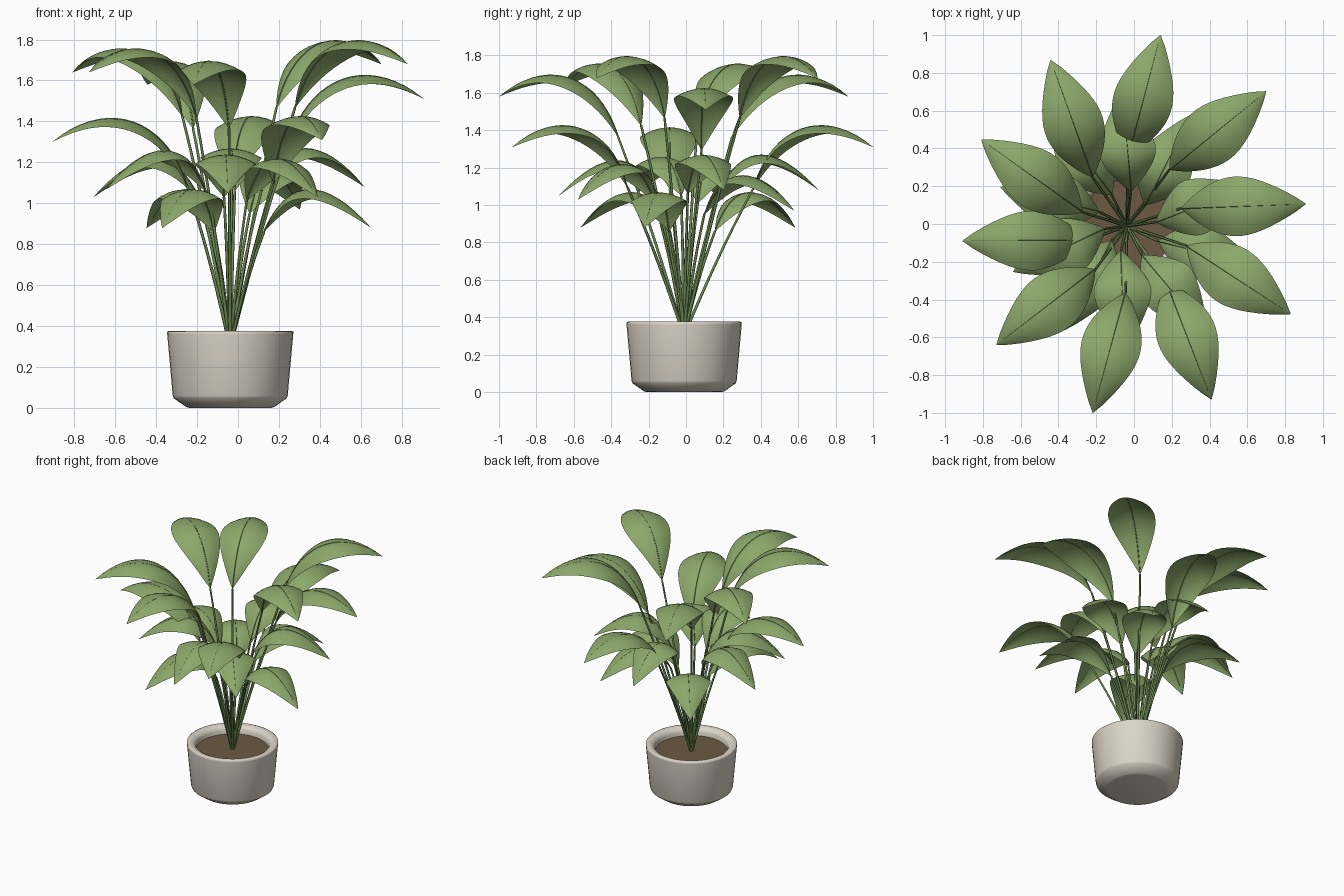
import bpy, bmesh, math
from mathutils import Vector

if "Cube" in bpy.data.objects:
    bpy.data.objects.remove(bpy.data.objects["Cube"])

CENTER = Vector((-0.038, -0.01, 0))


def material(name, rgb):
    m = bpy.data.materials.new(name)
    m.diffuse_color = (*rgb, 1)
    m.use_nodes = True
    m.node_tree.nodes["Principled BSDF"].inputs["Base Color"].default_value = m.diffuse_color
    return m


CLAY = material("warm_white_clay", (0.71, 0.655, 0.57))
SOIL = material("brown_soil", (0.15, 0.102, 0.057))
LEAF = material("leaf_green", (0.26, 0.39, 0.145))
STEM = material("stem_green", (0.15, 0.25, 0.085))


def finish(name, bm, mat, angle=40):
    mesh = bpy.data.meshes.new(name)
    bm.to_mesh(mesh)
    bm.free()
    obj = bpy.data.objects.new(name, mesh)
    bpy.context.collection.objects.link(obj)
    mesh.materials.append(mat)
    bpy.ops.object.select_all(action='DESELECT')
    obj.select_set(True)
    bpy.context.view_layer.objects.active = obj
    bpy.ops.object.shade_smooth_by_angle(angle=math.radians(angle))
    return obj


def lathe(name, profile, mat, steps=40):
    bm = bmesh.new()
    verts = [bm.verts.new(CENTER + Vector((r, 0, z))) for r, z in profile]
    edges = [bm.edges.new(pair) for pair in zip(verts, verts[1:])]
    bmesh.ops.spin(bm, geom=verts + edges, cent=CENTER, axis=(0, 0, 1),
                   angle=math.tau, steps=steps)
    bmesh.ops.remove_doubles(bm, verts=bm.verts, dist=1e-4)
    bmesh.ops.recalc_face_normals(bm, faces=bm.faces)
    return finish(name, bm, mat, 85)


def bezier(p, t):
    s = 1 - t
    return s**3 * p[0] + 3 * s * s * t * p[1] + 3 * s * t * t * p[2] + t**3 * p[3]


def heading(degrees):
    a = math.radians(degrees)
    return Vector((math.cos(a), math.sin(a), 0))


def tube(name, points, radii, mat, sides=6):
    bm = bmesh.new()
    rings = []
    for i, p in enumerate(points):
        d = points[min(i + 1, len(points) - 1)] - points[max(i - 1, 0)]
        side = d.cross(Vector((0, 0, 1))).normalized()
        up = side.cross(d).normalized()
        rings.append([bm.verts.new(p + radii[i] * (side * math.cos(a) + up * math.sin(a)))
                      for a in (math.tau * k / sides for k in range(sides))])
    for a, b in zip(rings, rings[1:]):
        for k in range(sides):
            n = (k + 1) % sides
            bm.faces.new((a[k], a[n], b[n], b[k]))
    bm.faces.new(rings[0])
    bm.faces.new(rings[-1])
    bmesh.ops.recalc_face_normals(bm, faces=bm.faces)
    return finish(name, bm, mat, 70)


def leaf(tier, index, angle, yaw, reach, tip_z, arc, half_width):
    """Arched blade with a midrib, carried on a stem that rises from the soil."""
    out = heading(angle + yaw)
    side = Vector((-out.y, out.x, 0))
    up = Vector((0, 0, 1))
    tip = CENTER + heading(angle) * reach + up * tip_z
    base = tip - out * arc[3][0] - up * arc[3][1]
    ctrl = [base + out * r + up * z for r, z in arc]

    # blade: rows along the arc, bowed downwards towards both edges
    rows, cols = 18, 8
    spine, bm, grid = [], bmesh.new(), []
    for i in range(rows + 1):
        t = i / rows
        p = bezier(ctrl, t)
        tangent = (bezier(ctrl, t + 0.01) - bezier(ctrl, t - 0.01)).normalized()
        normal = tangent.cross(side).normalized()
        w = half_width * max(math.sin(math.pi * t**1.08), 0.0)**0.85 + 0.001
        grid.append([bm.verts.new(p + side * (w * u) - normal * (0.3 * w * u * u))
                     for u in (2 * k / cols - 1 for k in range(cols + 1))])
        spine.append(p - normal * 0.001)
    for a, b in zip(grid, grid[1:]):
        for k in range(cols):
            bm.faces.new((a[k], b[k], b[k + 1], a[k + 1]))
    bm.normal_update()
    if sum(f.normal.z for f in bm.faces) < 0:
        bmesh.ops.reverse_faces(bm, faces=bm.faces[:])
    finish(f"{tier}_leaf_{index}", bm, LEAF, 60)

    # midrib
    tube(f"{tier}_midrib_{index}", spine[:-1],
         [0.005 - 0.0035 * i / rows for i in range(rows)], STEM, 5)

    # stem
    lean = Vector((base.x - CENTER.x, base.y - CENTER.y, 0)).normalized()
    root = CENTER + lean * 0.004 + up * 0.315
    bend = root.lerp(base, 0.6) - lean * 0.02
    path = [root, root.lerp(bend, 0.5), bend, base]
    stalk = [bezier(path, k / 8) for k in range(9)]
    tube(f"{tier}_stem_{index}", stalk, [0.0095 - 0.003 * k / 8 for k in range(9)], STEM)


# Pot with chamfered foot and thick rounded rim
lathe("pot", [(0, 0), (0.20, 0), (0.215, 0.004), (0.276, 0.047), (0.281, 0.06),
              (0.308, 0.36), (0.308, 0.372), (0.30, 0.376), (0.275, 0.373),
              (0.255, 0.362), (0.246, 0.345), (0.243, 0.29)], CLAY)
lathe("soil", [(0.245, 0.318), (0, 0.32)], SOIL)

# Tall outer ring: (direction, reach, tip height)
UPPER_ARC = [(0, 0), (0.10, 0.32), (0.38, 0.44), (0.66, 0.215)]
UPPER = [(7, 0.955, 1.51), (44, 1.026, 1.68), (80, 1.026, 1.31), (114.7, 0.967, 1.58),
         (149.4, 0.895, 1.64), (185.2, 0.874, 1.30), (222.4, 0.935, 1.64),
         (259.7, 1.006, 1.58), (296, 1.022, 1.31), (331.7, 0.985, 1.68)]
for i, (angle, reach, z) in enumerate(UPPER):
    leaf("upper", i + 1, angle, -5, reach, z, UPPER_ARC, 0.157)

# Short inner ring
LOWER_ARC = [(0, 0), (0.10, 0.22), (0.26, 0.32), (0.54, 0.02)]
LOWER = [(18, 0.69, 1.08), (60, 0.68, 0.97), (92, 0.72, 1.08), (124.5, 0.72, 0.88),
         (163, 0.70, 1.03), (202, 0.65, 1.07), (239, 0.645, 0.88), (269, 0.67, 1.05),
         (307, 0.71, 1.03), (343, 0.72, 0.88)]
for i, (angle, reach, z) in enumerate(LOWER):
    leaf("lower", i + 1, angle, 3, reach, z, LOWER_ARC, 0.15)
